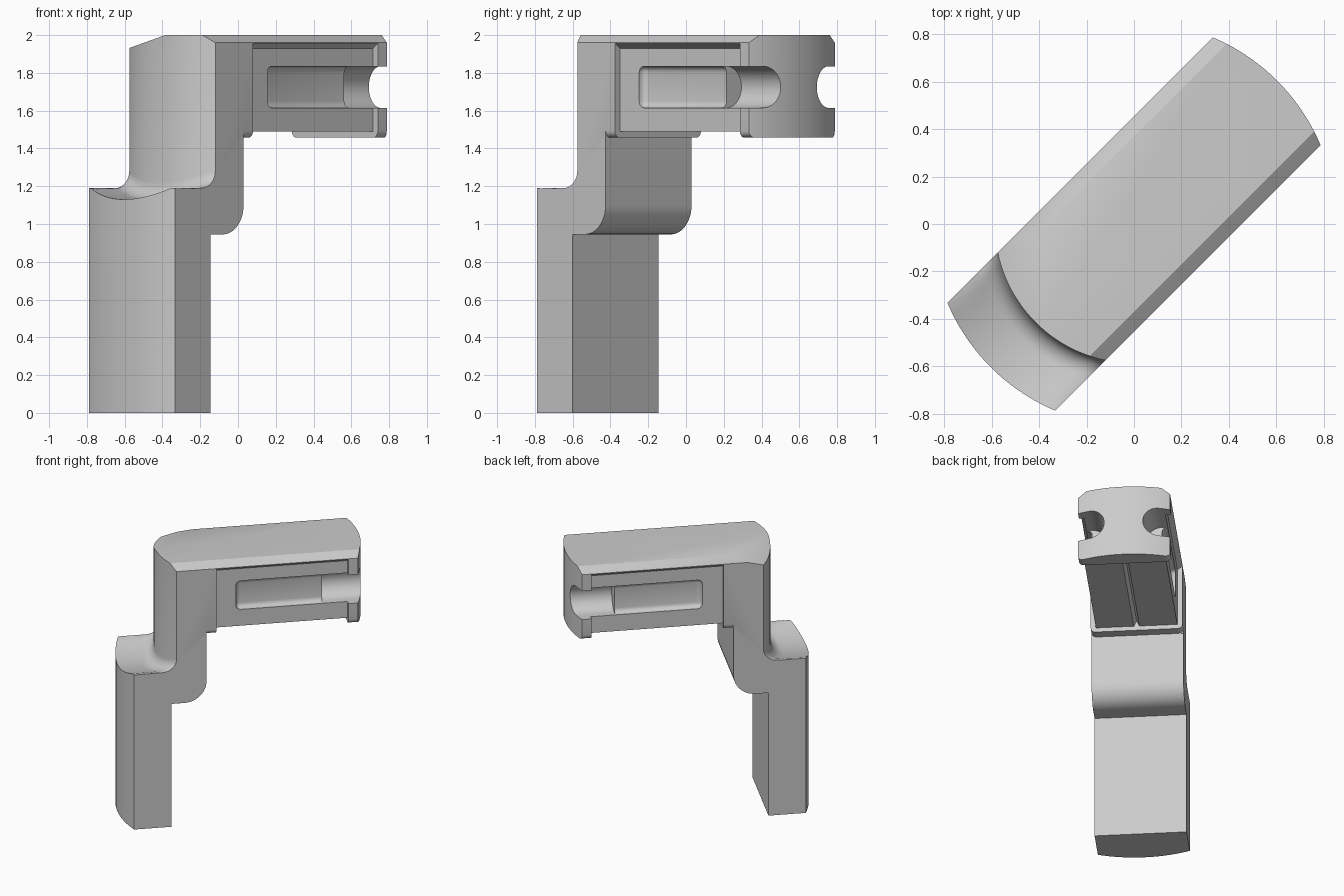
import bpy, bmesh, math
from mathutils import Matrix

cube = bpy.data.objects.get("Cube")
if cube:
    bpy.data.objects.remove(cube, do_unlink=True)

HALF = 0.322      # half width of the bar
OUTER = 0.855     # radius of the curved ends
COLUMN = 0.588    # radius of the column's outer face
cutters = []


def finish(bm, name):
    bmesh.ops.recalc_face_normals(bm, faces=bm.faces)
    mesh = bpy.data.meshes.new(name)
    bm.to_mesh(mesh)
    bm.free()
    ob = bpy.data.objects.new(name, mesh)
    bpy.context.collection.objects.link(ob)
    return ob


def loft(name, rings):
    """Join closed rings of points and cap both ends."""
    bm = bmesh.new()
    rows = [[bm.verts.new(p) for p in ring] for ring in rings]
    n = len(rows[0])
    for a, b in zip(rows, rows[1:]):
        for i in range(n):
            j = (i + 1) % n
            bm.faces.new((a[i], a[j], b[j], b[i]))
    bm.faces.new(rows[0])
    bm.faces.new(rows[-1])
    return finish(bm, name)


def prism_x(name, pts, lo, hi):
    return loft(name, [[(x, y, z) for y, z in pts] for x in (lo, hi)])


def prism_y(name, pts, lo, hi):
    return loft(name, [[(x, y, z) for x, z in pts] for y in (lo, hi)])


def arc(cx, cz, r, start, end, steps=12):
    angles = [math.radians(start + (end - start) * i / steps) for i in range(steps + 1)]
    return [(cx + r * math.cos(a), cz + r * math.sin(a)) for a in angles]


def cut(target, tool, operation='DIFFERENCE'):
    mod = target.modifiers.new(tool.name, 'BOOLEAN')
    mod.operation = operation
    mod.solver = 'EXACT'
    mod.object = tool
    tool.hide_render = True
    cutters.append(tool)


# Leg, shoulder, column, lip, arm and end cap as one side profile
profile = [(-1, 0), (-0.527, 0), (-0.527, 0.945)]
profile += arc(-0.435, 1.1, 0.155, -90, 0)
profile += [(-0.28, 1.457), (-0.21, 1.457), (-0.21, 1.49),
            (0.725, 1.49), (0.725, 1.457), (1, 1.457), (1, 2), (-1, 2)]
bracket = prism_y("bracket", profile, -HALF, HALF)

# Curved outer ends
bm = bmesh.new()
bmesh.ops.create_cone(bm, cap_ends=True, segments=192, radius1=OUTER, radius2=OUTER,
                      depth=4, matrix=Matrix.Rotation(0.01, 4, 'Z'))
cut(bracket, finish(bm, "end_curve"), 'INTERSECT')

# Dished shelf above the leg, with a fillet running up the column
section = [(COLUMN, 2.3)] + arc(COLUMN + 0.09, 1.28, 0.09, 180, 270, 8)
section += [(0.76, 1.19), (OUTER, 1.19), (1.2, 1.19), (1.2, 2.3)]
rings = []
for i in range(49):
    a = math.radians(180 - 40 + 80 * i / 48)
    ring = []
    for r, z in section:
        y = r * math.sin(a)
        dip = 0.06 * max(0, 1 - (y / 0.3) ** 2) if z < 2 else 0
        ring.append((r * math.cos(a), y, z - dip))
    rings.append(ring)
cut(bracket, loft("shelf_cut", rings))

# Sloped corner on top of the column
slope = prism_y("corner_cut", [(-0.385, 2), (-0.9, 1.815), (-0.9, 2.2), (-0.385, 2.2)], -1, 1)
slope.data.transform(Matrix.Rotation(-math.pi / 4, 4, 'Z'))
cut(bracket, slope)

# Matching cuts on both sides
for s, side in ((1, "left"), (-1, "right")):
    def mirrored(pts):
        return [(s * y, z) for y, z in pts]

    # Top chamfer
    cut(bracket, prism_x(side + "_chamfer", mirrored(
        [(0.262, 2), (0.382, 1.92), (0.5, 1.92), (0.5, 2.2), (0.262, 2.2)]), -1.2, 1.2))
    # Recessed side panel below the top plate
    cut(bracket, prism_x(side + "_panel", mirrored(
        [(0.285, 1.3), (0.285, 1.93), (0.34, 1.97), (0.5, 1.97), (0.5, 1.3)]), -0.21, 0.725))
    # Softened lower corners of lip and cap
    cut(bracket, prism_x(side + "_lower_corner", mirrored(
        [(HALF - 0.035, 1.45)] + arc(HALF - 0.035, 1.492, 0.035, -90, 0, 5)
        + [(0.4, 1.492), (0.4, 1.45)]), -0.279, 1.2))
    # Round channel open to the side and the end
    cut(bracket, prism_x(side + "_channel", mirrored(
        arc(0.245, 1.725, 0.11, 90, 270, 20) + [(0.5, 1.615), (0.5, 1.835)]), 0.55, 1.2))
    # Shallow soft-edged pocket
    bm = bmesh.new()
    bmesh.ops.create_cube(bm, size=1)
    bmesh.ops.scale(bm, vec=(0.76, 0.14, 0.22), verts=bm.verts)
    bmesh.ops.translate(bm, vec=(0.314, s * 0.315, 1.725), verts=bm.verts)
    bmesh.ops.bevel(bm, geom=bm.edges[:], offset=0.035, segments=4, profile=0.5,
                    affect='EDGES')
    cut(bracket, finish(bm, side + "_pocket"))

# Groove along the underside of the arm
cut(bracket, prism_x("underside_groove", [(-0.025, 1.48), (0, 1.53), (0.025, 1.48)],
                     -0.21, 0.725))

# Bake the cuts and discard the cutters
graph = bpy.context.evaluated_depsgraph_get()
baked = bpy.data.meshes.new_from_object(bracket.evaluated_get(graph))
bracket.modifiers.clear()
bracket.data = baked
for tool in cutters:
    bpy.data.objects.remove(tool, do_unlink=True)
baked.transform(Matrix.Rotation(math.pi / 4, 4, 'Z'))

# Plain grey finish
grey = bpy.data.materials.new("plain_grey")
grey.use_nodes = True
colour = (0.6, 0.6, 0.6, 1)
grey.diffuse_color = colour
grey.node_tree.nodes["Principled BSDF"].inputs["Base Color"].default_value = colour
baked.materials.clear()
baked.materials.append(grey)

bpy.ops.object.select_all(action='DESELECT')
bracket.select_set(True)
bpy.context.view_layer.objects.active = bracket
bpy.ops.object.shade_smooth_by_angle(angle=math.radians(30))
